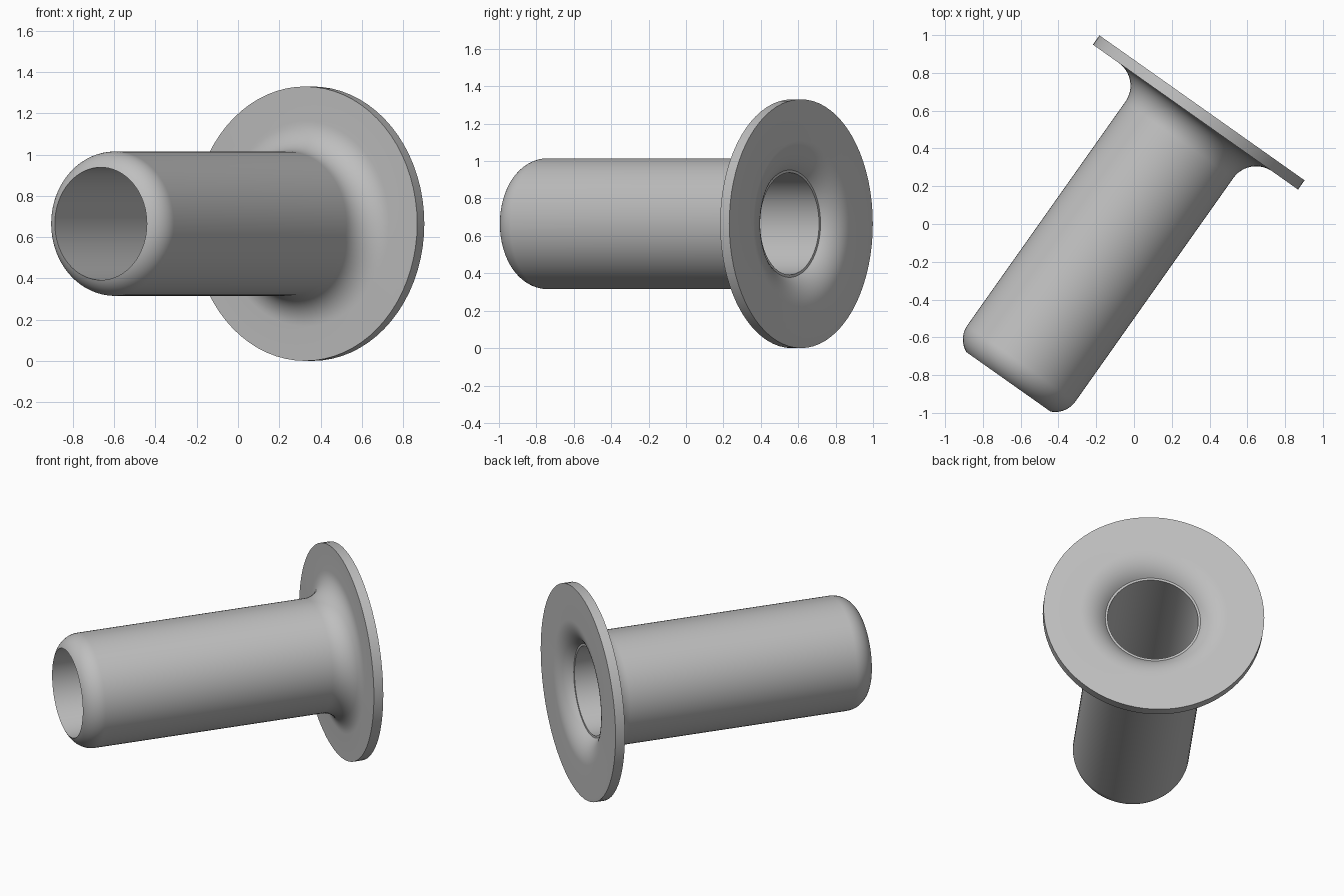
import bpy, bmesh
from math import asin, cos, sin, pi, radians, sqrt
from mathutils import Matrix, Vector

cube = bpy.data.objects.get("Cube")
if cube:
    bpy.data.objects.remove(cube, do_unlink=True)

# Main sizes, measured along the bushing axis from the flange face
FLANGE_R, FLANGE_T = 0.665, 0.06
TUBE_R, BORE_R, LENGTH = 0.35, 0.273, 1.776
FILLET_R = 0.148
MOUTH_R, MOUTH_DEPTH, FLARE_R = 0.287, 0.075, 0.2
TIP_LENGTH = 0.12


def arc(r, s, radius, start, end, steps=12):
    """Points (radius, distance along axis) on an arc centred at r, s."""
    angles = [start + (end - start) * i / steps for i in range(steps + 1)]
    return [(r + radius * cos(a), s + radius * sin(a)) for a in angles]


# Flared mouth, tangent to the flange face
flare_run = sqrt(FLARE_R ** 2 - (FLARE_R - MOUTH_DEPTH) ** 2)
mouth = arc(MOUTH_R + flare_run, FLARE_R, FLARE_R,
            -pi + asin((FLARE_R - MOUTH_DEPTH) / FLARE_R), -pi / 2)

# Fillet between flange and tube
fillet = arc(TUBE_R + FILLET_R, FLANGE_T + FILLET_R, FILLET_R, -pi / 2, -pi)

# Rounded tip, tangent to the tube wall and ending on the bore edge
drop = TUBE_R - BORE_R
tip_r = (TIP_LENGTH ** 2 + drop ** 2) / (2 * drop)
tip = arc(TUBE_R - tip_r, LENGTH - TIP_LENGTH, tip_r, 0, asin(TIP_LENGTH / tip_r))

profile = ([(BORE_R, MOUTH_DEPTH)] + mouth
           + [(FLANGE_R, 0), (FLANGE_R, FLANGE_T)] + fillet + tip)

# Revolve the closed profile
bm = bmesh.new()
verts = [bm.verts.new((r, 0, s)) for r, s in profile]
edges = [bm.edges.new((v, verts[(i + 1) % len(verts)])) for i, v in enumerate(verts)]
bmesh.ops.spin(bm, geom=verts + edges, cent=(0, 0, 0), axis=(0, 0, 1),
               angle=2 * pi, steps=72)
bmesh.ops.remove_doubles(bm, verts=bm.verts[:], dist=0.0005)
bmesh.ops.recalc_face_normals(bm, faces=bm.faces[:])

# Lay the axis down, turned towards the front right
direction = Vector((-0.577, -0.8165, 0)).normalized()
place = (Matrix.Translation((0.36, 0.615, FLANGE_R))
         @ direction.to_track_quat('Z', 'Y').to_matrix().to_4x4())
bmesh.ops.transform(bm, matrix=place, verts=bm.verts[:])

mesh = bpy.data.meshes.new("flanged_bushing")
bm.to_mesh(mesh)
bm.free()
bushing = bpy.data.objects.new("flanged_bushing", mesh)
bpy.context.collection.objects.link(bushing)

# Plain grey material
grey = bpy.data.materials.new("light grey")
grey.use_nodes = True
colour = (0.52, 0.52, 0.52, 1)
grey.diffuse_color = colour
for node in grey.node_tree.nodes:
    if node.type == 'BSDF_PRINCIPLED':
        node.inputs["Base Color"].default_value = colour
mesh.materials.append(grey)

# Smooth surfaces with sharp rims
bpy.ops.object.select_all(action='DESELECT')
bushing.select_set(True)
bpy.context.view_layer.objects.active = bushing
bpy.ops.object.shade_smooth_by_angle(angle=radians(30))
